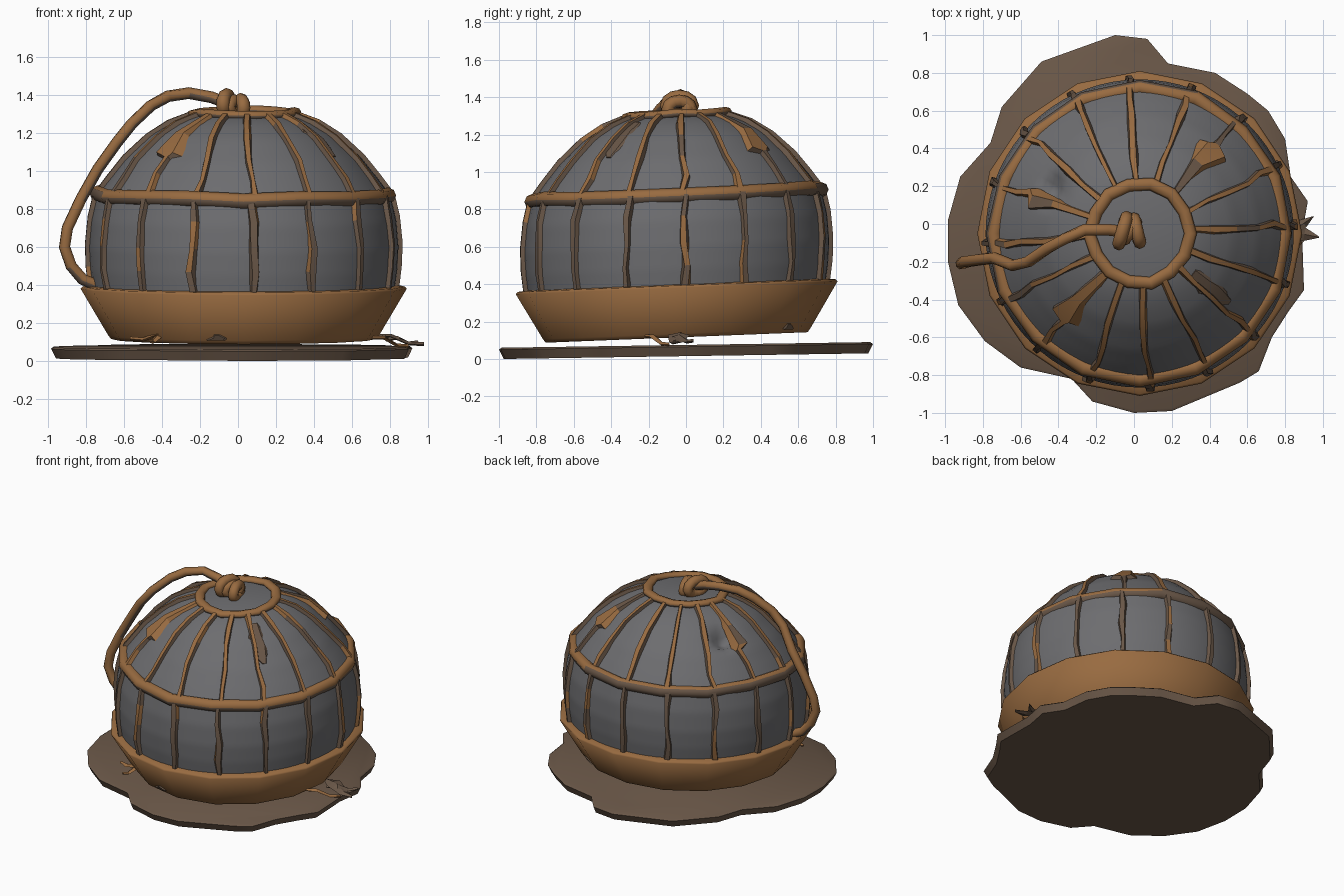
import bpy, bmesh, math, random
from mathutils import Vector

if "Cube" in bpy.data.objects:
    bpy.data.objects.remove(bpy.data.objects["Cube"])

random.seed(4)
CX, CY = 0.03, -0.05
TAU = 2 * math.pi


def material(name, rgb):
    m = bpy.data.materials.new(name)
    m.diffuse_color = (*rgb, 1)
    m.use_nodes = True
    m.node_tree.nodes["Principled BSDF"].inputs["Base Color"].default_value = m.diffuse_color
    return m


RUST = material("rust brown", (0.315, 0.147, 0.052))
DARK = material("dark brown", (0.143, 0.095, 0.064))
GREY = material("slate grey", (0.152, 0.152, 0.16))


def build(name, rows, mats, rule=None, wrap=False, caps=True, lean=True, angle=40):
    """Skin a list of closed point loops; lean tips the part up to the back."""
    bm = bmesh.new()
    loops = []
    for row in rows:
        pts = [Vector(p) for p in row]
        if lean:
            pts = [p + Vector((CX, CY, 0.04 * p.y)) for p in pts]
        loops.append([bm.verts.new(p) for p in pts])
    n = len(loops[0])
    pairs = list(zip(loops, loops[1:])) + ([(loops[-1], loops[0])] if wrap else [])
    for a, b in pairs:
        for i in range(n):
            j = (i + 1) % n
            bm.faces.new((a[i], a[j], b[j], b[i]))
    if caps and not wrap:
        bm.faces.new(loops[0][::-1])
        bm.faces.new(loops[-1])
    bmesh.ops.recalc_face_normals(bm, faces=bm.faces)
    me = bpy.data.meshes.new(name)
    bm.to_mesh(me)
    bm.free()
    for m in mats:
        me.materials.append(m)
    if rule:
        for f in me.polygons:
            f.material_index = rule(f)
    ob = bpy.data.objects.new(name, me)
    bpy.context.collection.objects.link(ob)
    bpy.ops.object.select_all(action='DESELECT')
    ob.select_set(True)
    bpy.context.view_layer.objects.active = ob
    bpy.ops.object.shade_smooth_by_angle(angle=math.radians(angle))
    return ob


def circle(r, z, n):
    return [Vector((r * math.cos(TAU * i / n), r * math.sin(TAU * i / n), z)) for i in range(n)]


def hoop(name, major, minor, z, n, rule, squash=1.0):
    rows = []
    for i in range(n):
        a = TAU * i / n
        m = major + random.uniform(-0.008, 0.008)
        dz = random.uniform(-0.008, 0.008)
        rows.append([((m + minor * math.cos(t)) * math.cos(a), (m + minor * math.cos(t)) * math.sin(a),
                      z + dz + squash * minor * math.sin(t)) for t in [TAU * k / 8 for k in range(8)]])
    return build(name, rows, [RUST, DARK], rule, wrap=True, angle=62)


def tube(name, path, r, rule=None, wrap=False, sides=8):
    path = [Vector(p) for p in path]
    rows, n = [], len(path)
    for i, p in enumerate(path):
        a = path[(i - 1) % n] if wrap else path[max(i - 1, 0)]
        b = path[(i + 1) % n] if wrap else path[min(i + 1, n - 1)]
        t = (b - a).normalized()
        u = t.cross(Vector((0.3, 1, 0)) if not wrap else Vector((1, 0, 0.1))).normalized()
        v = t.cross(u)
        rows.append([p + r * (u * math.cos(TAU * k / sides) + v * math.sin(TAU * k / sides))
                     for k in range(sides)])
    return build(name, rows, [RUST, DARK], rule, wrap=wrap, lean=False, angle=62)


# Ground slab with a ragged outline, rising slightly to the back
OUT = [(-.1, 1), (.07, .98), (.18, .85), (.43, .8), (.6, .69), (.71, .6), (.8, .45), (.83, .25),
       (.92, .12), (.89, -.05), (.9, -.35), (.82, -.46), (.73, -.6), (.66, -.78), (.56, -.84),
       (.2, -.99), (0, -1), (-.22, -.94), (-.33, -.82), (-.6, -.76), (-.79, -.62), (-.93, -.43),
       (-.985, -.2), (-.985, .02), (-.92, .25), (-.76, .43), (-.7, .62), (-.49, .86)]
build("ground_slab", [[(x * s, y * s, z + 0.015 * (y + 1)) for x, y in OUT]
                      for s, z in ((0.975, 0), (1, 0.05), (0.985, 0.06))], [DARK], lean=False, angle=60)

# Tapered bowl with a softly rounded lip
BOWL = [(0.66, 0.115), (0.70, 0.115), (0.715, 0.135), (0.86, 0.38), (0.85, 0.392), (0.78, 0.4)]
build("lower_bowl", [circle(r, z, 16) for r, z in BOWL], [RUST], angle=100)

# Dome body
DOME = [(0.79, 0.34), (0.81, 0.48), (0.816, 0.6), (0.805, 0.74), (0.775, 0.87), (0.705, 0.965),
        (0.62, 1.07), (0.485, 1.195), (0.36, 1.268), (0.25, 1.302)]


def radius_at(z, profile=DOME):
    for (r0, z0), (r1, z1) in zip(profile, profile[1:]):
        if z <= z1 and z1 > z0:
            return r0 + (r1 - r0) * (z - z0) / (z1 - z0)
    return profile[-1][0]


dome_rows = []
for k in range(41):
    z = 0.34 + 0.962 * k / 40
    row = circle(radius_at(z), z, 72)
    for p in row:
        # dent in the upper back left
        d = (p - Vector((-0.47, 0.24, 1.16))).length
        p -= p.normalized() * 0.09 * math.exp(-(d / 0.065) ** 2)
    dome_rows.append(row)
build("dome", dome_rows, [GREY], angle=60)


# Hoops around the waist and the crown; the waist is more tarnished at the back left
def waist_rule(f):
    limit = 0.6 if f.center.y - f.center.x > 0.35 else 0.15
    return 0 if f.normal.z > limit else 1


hoop("waist_hoop", 0.766, 0.042, 0.878, 16, waist_rule)
hoop("crown_hoop", 0.262, 0.034, 1.308, 14, lambda f: 0 if f.normal.z > -0.3 else 1, 0.7)


def rib(name, ang, zs, widths, height, rule, bend=0.02, profile=DOME, inset=0.0):
    """Bar laid over the dome or bowl, following its profile at one angle."""
    rows = []
    for z, w in zip(zs, widths):
        r = radius_at(z, profile) - inset
        dr = radius_at(z + 0.02, profile) - radius_at(z - 0.02, profile)
        out = Vector((0.04, 0, -dr)).normalized()
        a = ang + random.uniform(-bend, bend)
        skew = random.uniform(-0.4, 0.4) * w
        row = []
        for side, h in ((-w, -0.015), (w, -0.015), (w * 0.6 + skew, height), (-w * 0.6 + skew, height)):
            rad, zz = r + out.x * h, z + out.z * h
            row.append((rad * math.cos(a) - side * math.sin(a),
                        rad * math.sin(a) + side * math.cos(a), zz))
        rows.append(row)
    return build(name, rows, [RUST, DARK], rule, angle=25)


# Sixteen ribs above and below the waist, a few flared above
FLARE = {2: 0.1, 7: 0.06, 10: 0.095}
for i in range(16):
    a = math.radians(3.5 + 22.5 * i)
    zs = (0.89, 0.97, 1.07, 1.18, 1.25, 1.3)
    w = [random.uniform(0.016, 0.028) for _ in range(6)]
    if i in FLARE:
        zs = (0.89, 1.0, 1.08, 1.1, 1.2, 1.3)
        w[3], w[4] = FLARE[i], FLARE[i] * 0.5
    rib(f"upper_rib_{i + 1}", a, zs, w, 0.024,
        lambda f: 1 if f.normal.z < 0.3 or random.random() < 0.15 else 0)
    w = [random.uniform(0.016, 0.031) for _ in range(5)]
    rib(f"lower_rib_{i + 1}", a, (0.37, 0.5, 0.62, 0.76, 0.87), w, 0.024,
        lambda f: 0 if random.random() < 0.1 else 1, 0.012)

# Stain plates lying on the dome and the bowl
rib("dome_stain", math.radians(-37), (1.09, 1.13, 1.18, 1.22, 1.27), (0.02, 0.06, 0.045, 0.07, 0.03),
    0.006, lambda f: 1)
for i, deg in enumerate((-101, 57)):
    rib(f"bowl_stain_{i + 1}", math.radians(deg), (0.137, 0.15, 0.165), (0.07, 0.05, 0.02), 0.006,
        lambda f: 1, 0.01, BOWL[2:], 0.012)

# Hanging rope from the crown to the bowl rim
rope = [(-.06, -.04, 1.36), (-.14, -.03, 1.39), (-.26, -.03, 1.412), (-.37, -.08, 1.395),
        (-.46, -.13, 1.345), (-.56, -.2, 1.25), (-.64, -.22, 1.15), (-.74, -.18, 1.01),
        (-.83, -.19, .85), (-.9, -.2, .7), (-.915, -.21, .6), (-.88, -.2, .5), (-.82, -.19, .43),
        (-.75, -.18, .4)]
tube("rope", rope, 0.031, lambda f: 1 if f.normal.z < -0.3 else 0)


# Knot made of interlocked loops
def loop(name, c, r, tilt):
    pts = [(c[0] + tilt * math.cos(t), c[1] + r * math.cos(t), c[2] + 0.7 * r * math.sin(t))
           for t in [TAU * k / 12 for k in range(12)]]
    tube(name, pts, 0.035, lambda f: 1 if f.normal.z < -0.4 else 0, wrap=True)


loop("knot_loop_left", (-0.06, -0.035, 1.355), 0.07, 0.02)
loop("knot_loop_right", (0.015, -0.035, 1.335), 0.062, -0.015)
loop("knot_core", (-0.02, -0.035, 1.34), 0.045, 0.03)


# Loose splinters on the slab
def splinter(name, a, b, w, mat):
    a, b = Vector(a), Vector(b)
    side = (b - a).cross(Vector((0, 0, 1))).normalized() * w
    rows = []
    for t, s in ((0, 0.15), (0.35, 1), (0.7, 0.6), (1, 0.05)):
        p = a.lerp(b, t) + Vector((0, 0, 0.015 * math.sin(t * 6)))
        rows.append([p - side * s, p + Vector((0, 0, 0.012)), p + side * s, p - Vector((0, 0, 0.008))])
    build(name, rows, [mat], lean=False, angle=20)


splinter("right_splinter_1", (.72, -.02, .13), (.98, -.07, .09), .06, DARK)
splinter("right_splinter_2", (.78, -.08, .11), (.95, .04, .1), .04, DARK)
splinter("right_splinter_3", (.7, -.22, .12), (.9, -.09, .08), .025, RUST)
splinter("left_splinter_1", (-.34, -.58, .13), (-.57, -.56, .12), .045, RUST)
splinter("left_splinter_2", (-.4, -.56, .11), (-.47, -.68, .11), .025, RUST)
